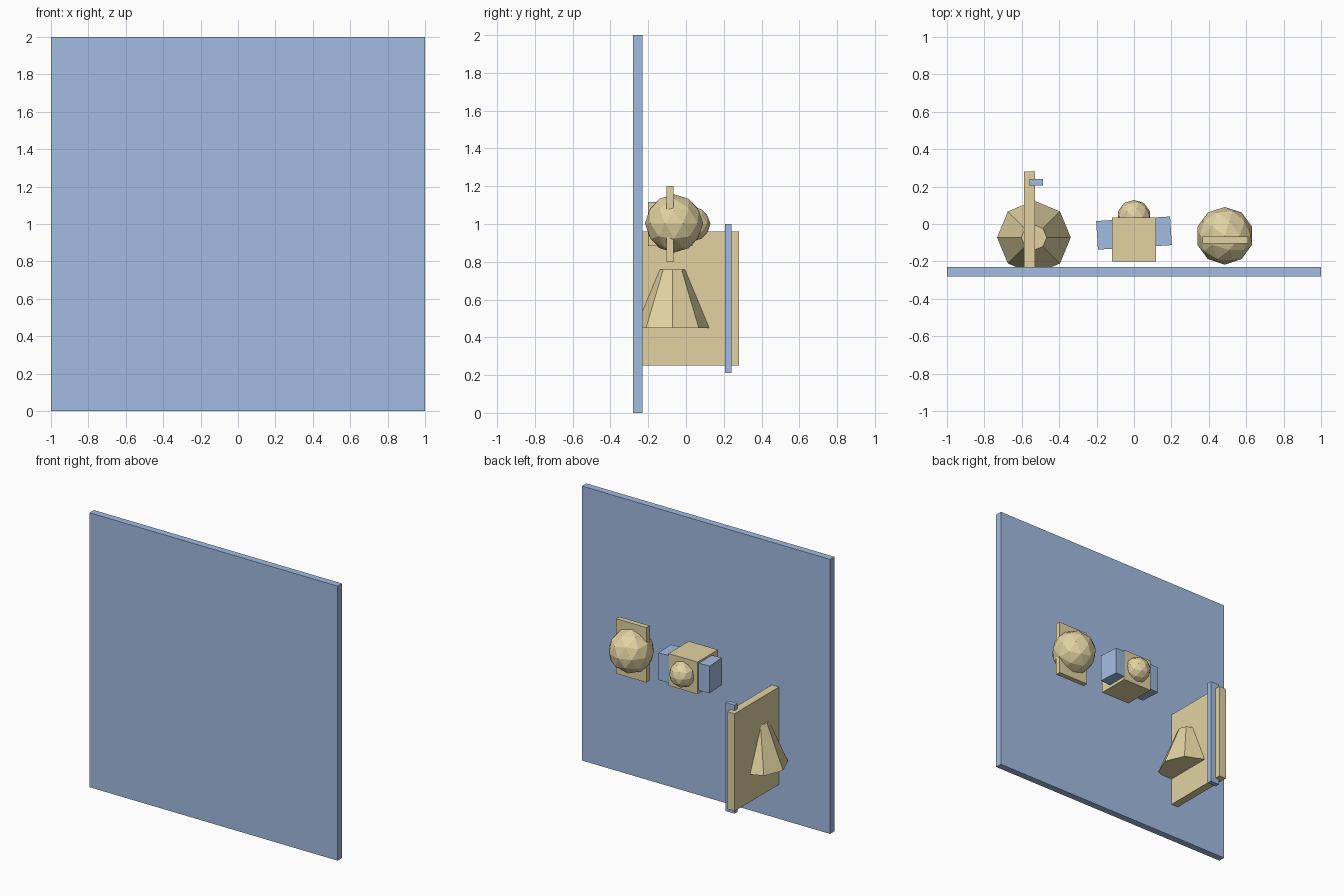
import bpy
from math import radians

if "Cube" in bpy.data.objects:
    bpy.data.objects.remove(bpy.data.objects["Cube"])


def material(name, rgb):
    m = bpy.data.materials.new(name)
    m.diffuse_color = (*rgb, 1)
    m.use_nodes = True
    m.node_tree.nodes["Principled BSDF"].inputs["Base Color"].default_value = m.diffuse_color
    return m


BLUE = material("blue", (0.36, 0.50, 0.76))
TAN = material("tan", (0.76, 0.65, 0.36))


def finish(name, mat):
    ob = bpy.context.object
    ob.name = name
    ob.data.materials.append(mat)
    return ob


def box(name, mat, x, y, z, turn=0):
    """Box from (min, max) ranges, optionally turned about z."""
    ranges = (x, y, z)
    bpy.ops.mesh.primitive_cube_add(
        size=1, location=[(a + b) / 2 for a, b in ranges],
        rotation=(0, 0, radians(turn)))
    ob = finish(name, mat)
    ob.scale = [b - a for a, b in ranges]
    return ob


def ball(name, mat, radius, location):
    bpy.ops.mesh.primitive_ico_sphere_add(
        subdivisions=2, radius=radius, location=location)
    return finish(name, mat)


# Wall panel
box("wall_panel", BLUE, (-1, 1), (-0.28, -0.23), (0, 2))

# Upright slab with edge strip and eight-sided cone through it
box("upright_slab", TAN, (-0.588, -0.53), (-0.23, 0.28), (0.25, 0.96))
box("edge_strip", BLUE, (-0.56, -0.487), (0.207, 0.241), (0.21, 1.0))
bpy.ops.mesh.primitive_cone_add(
    vertices=8, radius1=0.197, radius2=0.068, depth=0.31,
    location=(-0.535, -0.072, 0.605))
finish("cone_handle", TAN)

# Central block with crossbar and small knob
box("central_block", TAN, (-0.117, 0.117), (-0.2, 0.035), (0.883, 1.117))
box("crossbar", BLUE, (-0.198, 0.198), (-0.125, 0.028), (0.905, 1.103), turn=3.5)
ball("small_knob", TAN, 0.091, (0, 0.038, 1.0))

# Large knob on its back plate
box("knob_plate", TAN, (0.365, 0.61), (-0.104, -0.067), (0.8, 1.2))
ball("large_knob", TAN, 0.154, (0.485, -0.063, 1.003))
